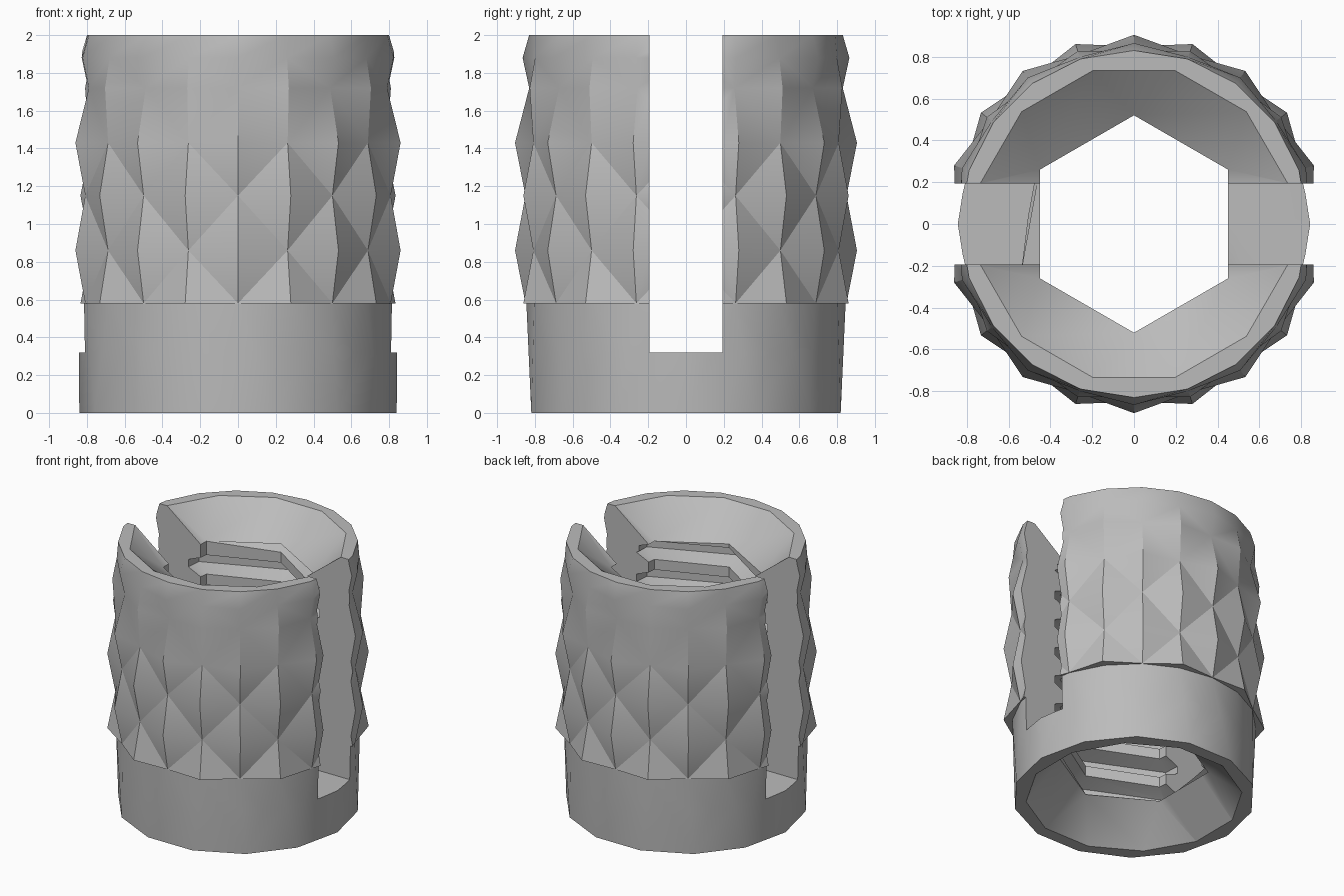
import bpy, bmesh
from math import sin, cos, pi, radians, atan2

old = bpy.data.objects.get("Cube")
if old:
    bpy.data.objects.remove(old, do_unlink=True)

metal = bpy.data.materials.new("light_grey")
metal.use_nodes = True
grey = (0.5, 0.5, 0.5, 1)
metal.diffuse_color = grey
metal.node_tree.nodes["Principled BSDF"].inputs["Base Color"].default_value = grey

bm = bmesh.new()


def ring(count, radii, z, start):
    """Ring of vertices whose radii repeat from column to column."""
    angles = [radians(start) + 2 * pi * i / count for i in range(count)]
    return [bm.verts.new((radii[i % len(radii)] * cos(a), radii[i % len(radii)] * sin(a), z))
            for i, a in enumerate(angles)]


def face(*verts):
    unique = list(dict.fromkeys(verts))
    if len(unique) > 2:
        bm.faces.new(unique)


def bridge(a, b):
    """Zip two rings with any number of sides together with triangles."""
    def halfway(loop, n):
        return atan2(loop[0].co.y, loop[0].co.x) + 2 * pi * (n + 0.5) / len(loop)
    i = j = 0
    while i < len(a) or j < len(b):
        p, q = a[i % len(a)], b[j % len(b)]
        if j == len(b) or (i < len(a) and halfway(a, i) <= halfway(b, j)):
            i += 1
            face(p, a[i % len(a)], q)
        else:
            j += 1
            face(p, b[j % len(b)], q)


# Plain collar at the foot
foot = ring(14, [0.84], 0, 0)
collar = ring(20, [0.845], 0.58, 18)
bridge(foot, collar)

# Knurled grip: alternate columns peak on alternate rows
low, high = 0.85, 0.905
rows = [(0.58, low, high), (0.86, high, low), (1.15, low, high),
        (1.43, high, low), (1.72, 0.83, 0.87), (1.88, 0.865, 0.84)]
grip = [ring(20, [even, odd], z, 18) for z, even, odd in rows]
top = ring(20, [0.83], 2, 18)
bridge(collar, grip[0])
bridge(grip[-1], top)
for k in range(len(grip) - 1):
    for i in range(20):
        j = (i + 1) % 20
        a, b, c, d = grip[k][i], grip[k][j], grip[k + 1][j], grip[k + 1][i]
        # Split each cell along its groove, from valley to valley
        if (i + k) % 2 == 0:
            face(a, b, c)
            face(a, c, d)
        else:
            face(a, b, d)
            face(b, c, d)

# Internal thread, a coarse helix with six sides per turn
SIDES, PITCH, TURNS, Z0, Z1 = 6, 0.225, 10, 0.25, 1.78
CREST, ROOT = 0.52, 0.64
profile = [(0.0, CREST), (0.35, CREST), (0.55, ROOT), (0.8, ROOT)]
columns = []
for s in range(SIDES):
    angle = radians(30) + 2 * pi * s / SIDES
    column = []
    for n in range(TURNS * 4):
        part, r = profile[n % 4]
        z = Z0 + PITCH * (n // 4 - 2 + part + s / SIDES)
        if z <= Z0 or z >= Z1:
            # The thread ends flush with the tapered mouths
            z, r = min(max(z, Z0), Z1), CREST
            if column and abs(column[-1].co.z - z) < 1e-5:
                column.append(column[-1])
                continue
        column.append(bm.verts.new((r * cos(angle), r * sin(angle), z)))
    columns.append(column)

last = TURNS * 4 - 1
for s in range(SIDES):
    here, there = columns[s], columns[(s + 1) % SIDES]
    shift = 4 if s == SIDES - 1 else 0
    for n in range(-4, last):
        a, b = here[max(n, 0)], here[max(n + 1, 0)]
        c, d = [there[min(max(m + shift, 0), last)] for m in (n + 1, n)]
        face(a, d, c)
        face(a, c, b)

# Tapered mouths at both ends, then the flat rims
mouth_low = ring(12, [0.75], 0, 15)
mouth_high = ring(12, [0.76], 2, 15)
bridge(mouth_low, [c[0] for c in columns])
bridge([c[-1] for c in columns], mouth_high)
bridge(foot, mouth_low)
bridge(top, mouth_high)

# Slot straight through both sides: cut along its three planes and open it
HALF, FLOOR, EPS = 0.193, 0.32, 1e-4
for point, normal in [((0, HALF, 0), (0, 1, 0)), ((0, -HALF, 0), (0, 1, 0)),
                      ((0, 0, FLOOR), (0, 0, 1))]:
    bmesh.ops.bisect_plane(bm, geom=bm.verts[:] + bm.edges[:] + bm.faces[:],
                           dist=1e-5, plane_co=point, plane_no=normal)
inside = []
for f in bm.faces:
    centre = f.calc_center_median()
    if abs(centre.y) < HALF and centre.z > FLOOR:
        inside.append(f)
bmesh.ops.delete(bm, geom=inside, context='FACES')


def on_wall(v, side):
    return abs(v.co.y - side * HALF) < EPS


def on_floor(v):
    return abs(v.co.z - FLOOR) < EPS


# Close the slot with two walls and a floor on each side
for sx in (-1, 1):
    rim = [e for e in bm.edges if e.is_boundary and e.verts[0].co.x * sx > 0]
    rim_verts = {v for e in rim for v in e.verts}
    for sy in (-1, 1):
        corner = sorted((v for v in rim_verts if on_floor(v) and on_wall(v, sy)),
                        key=lambda v: abs(v.co.x))
        rim.append(bm.edges.new((corner[0], corner[-1])))
    patches = [[e for e in rim if all(on_wall(v, sy) for v in e.verts)] for sy in (-1, 1)]
    patches.append([e for e in rim if all(on_floor(v) for v in e.verts)])
    for patch in patches:
        bmesh.ops.triangle_fill(bm, edges=patch, use_beauty=False)

bmesh.ops.recalc_face_normals(bm, faces=bm.faces[:])
mesh = bpy.data.meshes.new("knurled_sleeve")
bm.to_mesh(mesh)
bm.free()
mesh.materials.append(metal)
sleeve = bpy.data.objects.new("knurled_sleeve", mesh)
bpy.context.collection.objects.link(sleeve)

for obj in bpy.context.selected_objects:
    obj.select_set(False)
sleeve.select_set(True)
bpy.context.view_layer.objects.active = sleeve
bpy.ops.object.shade_smooth_by_angle(angle=radians(30))
